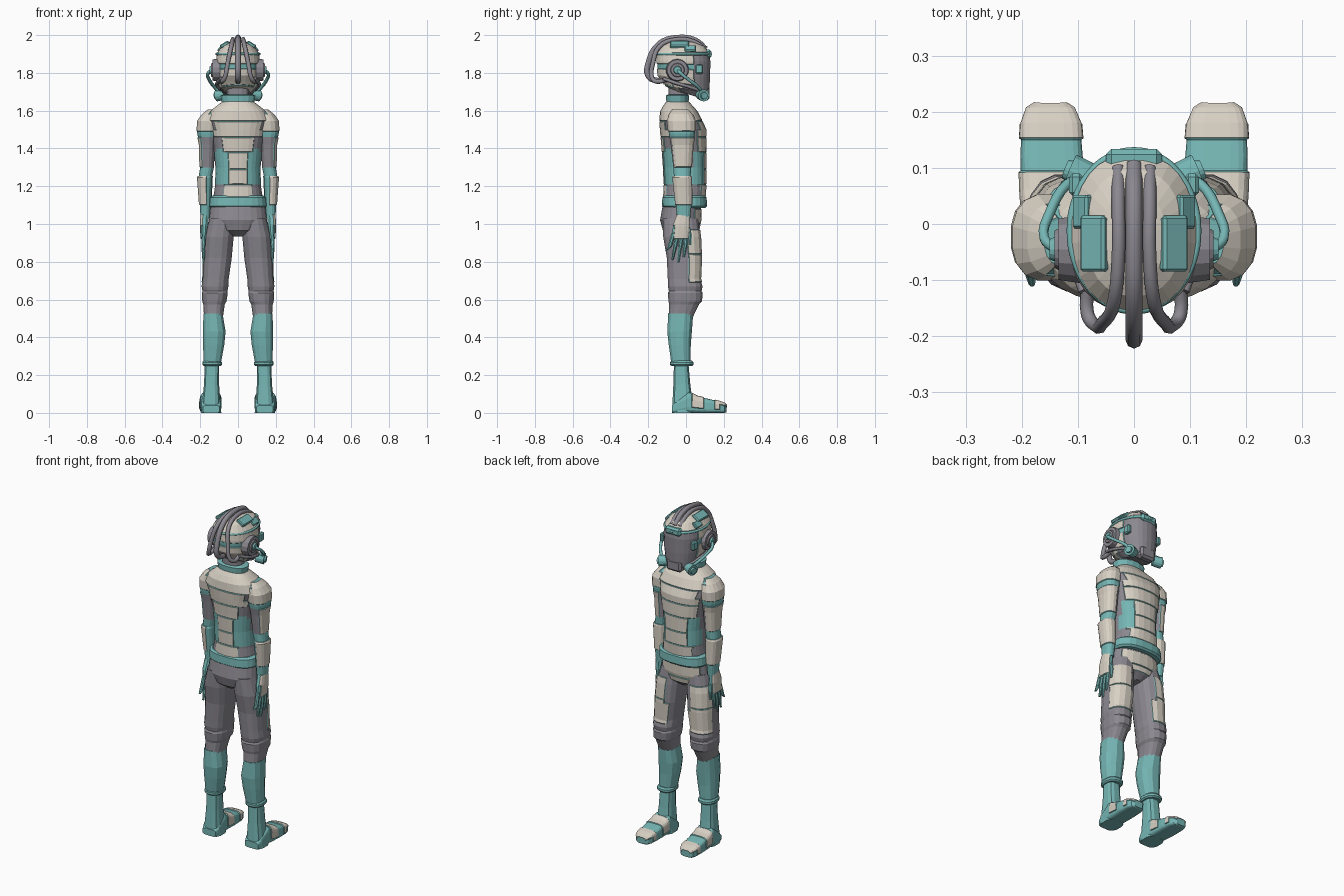
import bpy, bmesh, math
from mathutils import Vector, Matrix, Euler

if "Cube" in bpy.data.objects:
    bpy.data.objects.remove(bpy.data.objects["Cube"])


def material(name, rgb):
    m = bpy.data.materials.new(name)
    m.use_nodes = True
    m.diffuse_color = (*rgb, 1)
    m.node_tree.nodes["Principled BSDF"].inputs["Base Color"].default_value = (*rgb, 1)
    return m


MATS = [material("cream plate", (0.68, 0.63, 0.55)),
        material("teal fabric", (0.18, 0.47, 0.46)),
        material("grey cloth", (0.26, 0.25, 0.28))]
CREAM, TEAL, GREY = range(3)


def finish(bm, name, mirror):
    bmesh.ops.recalc_face_normals(bm, faces=bm.faces[:])
    me = bpy.data.meshes.new(name)
    bm.to_mesh(me)
    bm.free()
    for m in MATS:
        me.materials.append(m)
    ob = bpy.data.objects.new(name, me)
    bpy.context.collection.objects.link(ob)
    if mirror:
        ob.modifiers.new("mirror", 'MIRROR')


def loft(name, rings, rule, n=16, p=2.4, cuts=(), mirror=False, along_y=False):
    """Skin rings of (station, x, across, rx, ry, tilt); cream plates are raised with teal seams."""
    rings = sorted(tuple(r) + (0,) * (6 - len(r)) for r in rings)
    for c in cuts:
        for a, b in zip(rings, rings[1:]):
            if a[0] < c < b[0]:
                t = (c - a[0]) / (b[0] - a[0])
                rings.append(tuple(u + (v - u) * t for u, v in zip(a, b)))
                rings.sort()
                break
    bm = bmesh.new()
    loops = []
    for s, x, o, rx, ry, tilt in rings:
        loop = []
        for i in range(n):
            a = math.tau * (i + 0.5) / n
            ca, sa = math.cos(a), math.sin(a)
            u = x + rx * math.copysign(abs(ca) ** (2 / p), ca)
            v = o + ry * math.copysign(abs(sa) ** (2 / p), sa)
            loop.append(bm.verts.new((u, s, v) if along_y else (u, v, s + tilt * v)))
        loops.append(loop)
    for a, b in zip(loops, loops[1:]):
        for i in range(n):
            j = (i + 1) % n
            bm.faces.new((a[i], a[j], b[j], b[i]))
    bm.faces.new(loops[0])
    bm.faces.new(loops[-1])
    bmesh.ops.recalc_face_normals(bm, faces=bm.faces[:])
    axis = 1 if along_y else 2
    bands = {}
    for f in bm.faces:
        c = f.calc_center_median()
        f.material_index = rule(c) if callable(rule) else rule
        if f.material_index == CREAM:
            bands.setdefault(sum(c[axis] > k for k in cuts), []).append(f)
    for faces in bands.values():
        rim = bmesh.ops.inset_region(bm, faces=faces, thickness=0.0035, depth=0.004,
                                     use_even_offset=False)
        for f in rim["faces"]:
            f.material_index = TEAL
    finish(bm, name, mirror)


def box(name, centre, size, mat, mirror=False, roll=0):
    bm = bmesh.new()
    bmesh.ops.create_cube(bm, size=1, matrix=Matrix.LocRotScale(
        Vector(centre), Euler((0, math.radians(roll), 0)), Vector(size)))
    bmesh.ops.bevel(bm, geom=bm.edges[:], offset=min(size) * 0.25, segments=1, affect='EDGES')
    for f in bm.faces:
        f.material_index = mat
    finish(bm, name, mirror)


def disc(name, centre, r1, r2, depth, mat, direction=(1, 0, 0)):
    rot = Vector(direction).to_track_quat('Z', 'Y')
    bm = bmesh.new()
    bmesh.ops.create_cone(bm, cap_ends=True, segments=14, radius1=r1, radius2=r2, depth=depth,
                          matrix=Matrix.LocRotScale(Vector(centre), rot, None))
    for f in bm.faces:
        f.material_index = mat
    finish(bm, name, True)


def hose(name, points, radius, mat, cyclic=False):
    cu = bpy.data.curves.new(name, 'CURVE')
    cu.dimensions = '3D'
    cu.bevel_depth, cu.bevel_resolution, cu.resolution_u = radius, 2, 4
    cu.use_fill_caps = True
    sp = cu.splines.new('BEZIER')
    sp.bezier_points.add(len(points) - 1)
    for bp, co in zip(sp.bezier_points, points):
        bp.co = co
        bp.handle_left_type = bp.handle_right_type = 'AUTO'
    sp.use_cyclic_u = cyclic
    cu.materials.append(MATS[mat])
    bpy.context.collection.objects.link(bpy.data.objects.new(name, cu))


# Jacket: cream plates over teal and grey panels
def jacket_rule(c):
    x, z = abs(c.x), c.z
    if z > 1.545:
        return CREAM
    if z > 1.46:
        return CREAM if x < 0.125 else GREY
    if c.y > 0:
        w = 0.115 if z > 1.38 else 0.08 if z > 1.21 else 0.1
    else:
        w = 0.085 if z > 1.38 else 0.055 if z > 1.21 else 0.07
    if x < w:
        return CREAM
    return TEAL if 1.21 < z < 1.42 and x < 0.118 else GREY


loft("jacket", [(1.12, 0, -.01, .135, .11), (1.2, 0, -.005, .122, .11), (1.3, 0, -.007, .12, .112),
                (1.4, 0, -.01, .132, .116), (1.5, 0, -.015, .15, .12), (1.55, 0, -.028, .168, .11),
                (1.595, 0, -.038, .145, .096), (1.625, 0, -.043, .108, .074), (1.645, 0, -.045, .08, .058)],
     jacket_rule, n=28, p=2.5, cuts=(1.21, 1.29, 1.38, 1.46, 1.545))
loft("belt", [(1.085, 0, -.008, .145, .11), (1.095, 0, -.008, .154, .12),
              (1.14, 0, -.008, .15, .118), (1.15, 0, -.008, .135, .11)], TEAL, n=24, p=2.7)
loft("collar", [(1.62, 0, -.045, .1, .066), (1.645, 0, -.045, .087, .06),
                (1.68, 0, -.045, .094, .062), (1.685, 0, -.045, .08, .052)], TEAL)
loft("neck", [(1.64, 0, -.045, .06, .05), (1.75, 0, -.035, .062, .06)], GREY, n=12)

# Trousers
loft("pelvis", [(.935, 0, -.025, .03, .06), (.965, 0, -.028, .11, .095), (1.02, 0, -.03, .154, .108),
                (1.1, 0, -.022, .146, .102)],
     lambda c: CREAM if c.y > .03 and abs(c.x) < .12 and .97 < c.z < 1.09 else GREY,
     n=24, cuts=(1.0, 1.08))


def leg_rule(c):
    return CREAM if c.y > .005 and c.x > .075 and .69 < c.z < .97 else GREY


loft("trouser_leg", [(1.03, .085, -.03, .066, .095), (.93, .1, -.022, .078, .1), (.82, .108, -.01, .076, .093),
                     (.71, .118, -.01, .07, .088), (.67, .122, -.004, .072, .093), (.645, .122, -.004, .067, .088),
                     (.635, .123, -.004, .07, .094), (.59, .125, -.004, .065, .09), (.575, .127, -.01, .058, .08),
                     (.5, .13, -.03, .05, .064)],
     leg_rule, n=16, cuts=(.69, .84, .97), mirror=True)

# Boots, cuffs and shoes
loft("boot", [(.525, .132, -.028, .052, .068), (.43, .126, -.034, .062, .067), (.36, .129, -.033, .058, .06),
              (.26, .136, -.027, .046, .052)], TEAL, n=12, mirror=True)
loft("boot_cuff", [(.248, .137, -.022, .046, .054), (.255, .137, -.022, .053, .062),
                   (.268, .137, -.022, .053, .062), (.277, .137, -.022, .046, .054)], TEAL, n=14, mirror=True)
loft("ankle", [(.25, .138, -.025, .039, .04), (.15, .14, -.022, .041, .046), (.05, .142, -.018, .05, .055),
               (.0, .142, -.018, .055, .057)], TEAL, n=12, p=3, mirror=True)


def shoe_rule(c):
    return CREAM if c.z > .03 and (c.y > .15 or .03 < c.y < .095) else TEAL


loft("shoe", [(-.074, .142, .02, .044, .02), (-.05, .142, .032, .053, .032), (.015, .144, .056, .054, .056),
              (.06, .146, .044, .055, .044), (.12, .147, .037, .056, .037), (.18, .148, .03, .052, .03),
              (.205, .149, .025, .042, .025), (.215, .149, .021, .026, .017)],
     shoe_rule, n=20, p=4.5, cuts=(.03, .095, .15), mirror=True, along_y=True)


# Arms and gloves
def arm_rule(c):
    z = c.z
    if z > 1.49:
        return TEAL if z > 1.55 and c.x < .147 else CREAM
    if z > 1.46 or 1.255 < z < 1.3 or z < 1.1:
        return TEAL
    if z > 1.3:
        return CREAM if c.x > .16 and c.y > -.07 else GREY
    return CREAM if c.x > .165 or c.y > 0 else TEAL


loft("sleeve", [(1.605, .125, -.03, .03, .04), (1.58, .143, -.028, .045, .062), (1.545, .156, -.024, .058, .074),
                (1.48, .163, -.022, .054, .07), (1.42, .162, -.022, .042, .06), (1.3, .164, -.02, .037, .048),
                (1.255, .172, -.02, .036, .045), (1.245, .175, -.02, .039, .05), (1.1, .173, -.012, .03, .042),
                (1.03, .173, -.013, .025, .036)],
     arm_rule, n=16, cuts=(1.1, 1.3, 1.46, 1.49), mirror=True)
loft("hand", [(1.05, .174, -.015, .021, .034), (.99, .178, -.024, .021, .046), (.92, .18, -.032, .014, .046)],
     lambda c: CREAM if c.x > .18 and c.z > .93 and c.y > -.055 else TEAL, n=12, mirror=True)
for k, (y0, y1, tip) in enumerate([(-.066, -.106, .86), (-.044, -.072, .81), (-.02, -.042, .795), (.002, -.012, .825)]):
    loft(f"finger_{k + 1}", [(.95, .18, y0, .012, .013), (.88, .184, (y0 + y1) / 2, .011, .011),
                             (tip, .182, y1, .006, .006)], TEAL, n=8, p=2, mirror=True)
loft("thumb", [(1.0, .172, .005, .012, .014), (.94, .176, .02, .011, .012), (.89, .18, .022, .006, .007)],
     TEAL, n=8, p=2, mirror=True)


# Helmet with visor
def helmet_rule(c):
    if c.y > .045 and c.z < 1.89:
        return GREY
    if c.z < 1.74 and c.y > -.03:
        return GREY
    return TEAL if 1.82 < c.z < 1.845 else CREAM


loft("helmet", [(1.69, 0, .015, .066, .09, -.3), (1.715, 0, .005, .095, .118, -.2), (1.78, 0, -.01, .11, .138, -.05),
                (1.86, 0, -.012, .114, .142), (1.905, 0, -.013, .107, .137), (1.94, 0, -.016, .083, .11),
                (1.958, 0, -.02, .055, .075), (1.966, 0, -.02, .025, .035)],
     helmet_rule, n=28, p=2.3, cuts=(1.74, 1.82, 1.845))
hose("helmet_rim", [(.113 * math.cos(a), -.012 + .142 * math.sin(a), 1.9)
                    for a in (math.tau * i / 16 for i in range(16))], .007, TEAL, True)
box("brow_block", (0, .114, 1.9), (.1, .04, .045), TEAL)
box("crown_panel", (.071, -.035, 1.95), (.052, .1, .02), TEAL, True, 32)
box("side_crown_panel", (.092, .022, 1.928), (.04, .06, .018), TEAL, True, 48)
box("temple_block", (.103, .07, 1.82), (.025, .04, .05), TEAL, True)
box("mouth_mask", (0, .1, 1.69), (.1, .05, .07), GREY)
disc("filter", (.09, .085, 1.683), .027, .032, .05, TEAL, (1, .4, -.1))
disc("filter_cap", (.112, .094, 1.68), .022, .018, .022, TEAL, (1, .4, -.1))

# Ear cups
disc("ear_cup", (.115, -.045, 1.815), .062, .056, .04, GREY)
disc("ear_ring", (.136, -.045, 1.815), .04, .034, .012, GREY)
disc("ear_hub", (.144, -.045, 1.815), .024, .018, .014, TEAL)

# Hoses over the crown and along the jaw
hose("centre_hose", [(0, .105, 1.925), (0, .05, 1.972), (0, -.05, 1.986), (0, -.14, 1.955),
                     (0, -.197, 1.86), (0, -.198, 1.78), (0, -.14, 1.755)], .015, GREY)
for side, s in (("left", 1), ("right", -1)):
    hose(side + "_crown_hose", [(s * .028, .1, 1.925), (s * .028, .04, 1.966), (s * .028, -.06, 1.975),
                                (s * .036, -.14, 1.94), (s * .055, -.175, 1.85), (s * .07, -.18, 1.775),
                                (s * .083, -.16, 1.755), (s * .08, -.1, 1.765)], .012, GREY)
    hose(side + "_ear_hose", [(s * .14, -.045, 1.815), (s * .16, -.025, 1.795), (s * .15, .02, 1.76),
                              (s * .12, .07, 1.72), (s * .09, .085, 1.69)], .009, TEAL)
    hose(side + "_jaw_hose", [(s * .09, -.12, 1.77), (s * .112, -.05, 1.745), (s * .105, .02, 1.725),
                              (s * .075, .09, 1.7)], .009, GREY)
